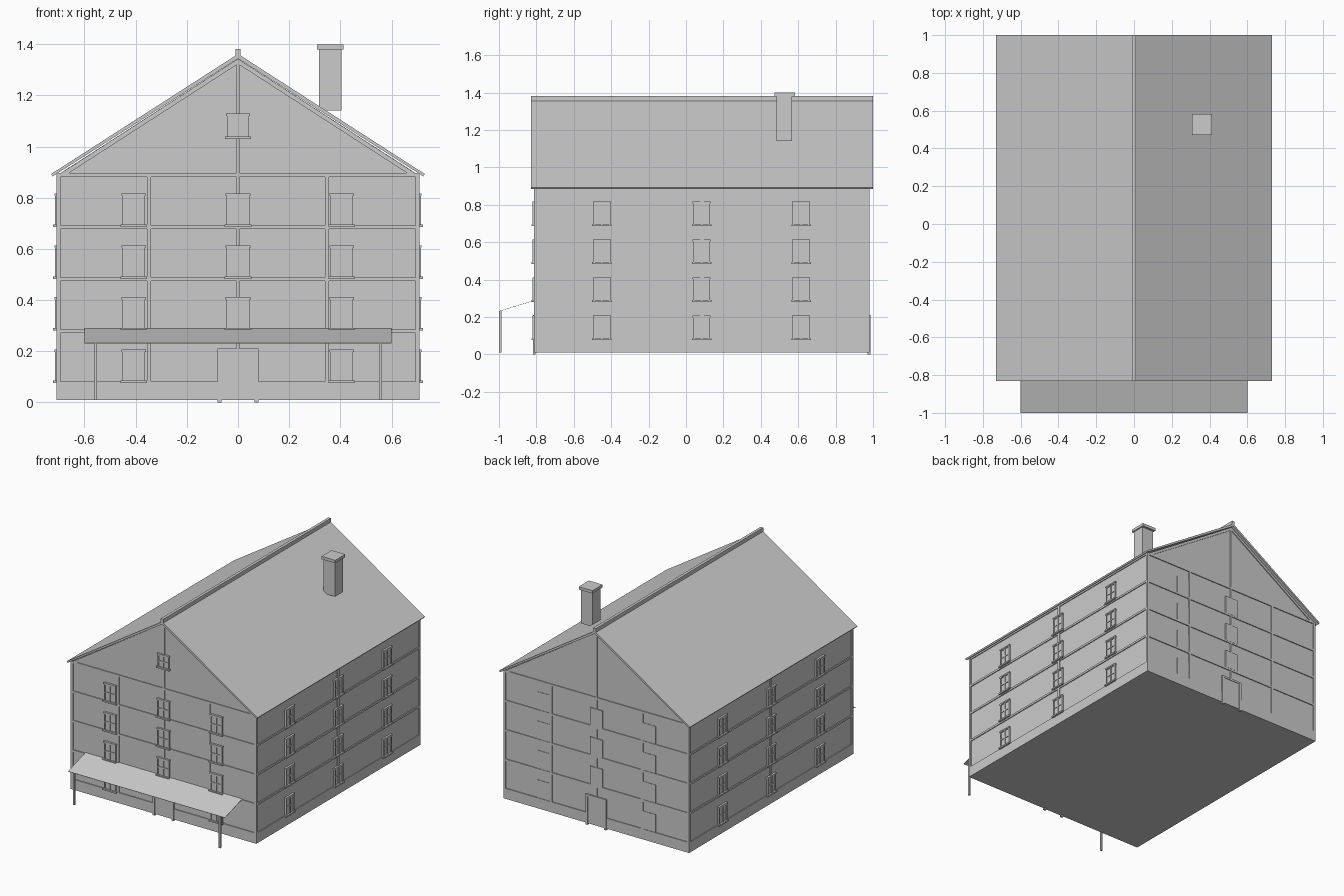
import bpy, bmesh
from mathutils import Vector

if "Cube" in bpy.data.objects:
    bpy.data.objects.remove(bpy.data.objects["Cube"])

grey = bpy.data.materials.new("plain_grey")
grey.diffuse_color = (0.6, 0.6, 0.6, 1)
grey.use_nodes = True
grey.node_tree.nodes["Principled BSDF"].inputs["Base Color"].default_value = grey.diffuse_color

# Wall core planes and local (u, outward, z) -> world mappings
SIDES = {
    "front": lambda u, d, z: (u, -0.808 - d, z),
    "back": lambda u, d, z: (u, 0.975 + d, z),
    "right": lambda u, d, z: (0.704 + d, u, z),
    "left": lambda u, d, z: (-0.704 - d, u, z),
}
WORLD = lambda x, y, z: (x, y, z)
FLOORS = (0.08, 0.285, 0.487, 0.69)   # window sill heights
BANDS = (0.278, 0.482, 0.685)
BEAM = 0.006                          # timber projection


def finish(name, bm):
    bmesh.ops.recalc_face_normals(bm, faces=bm.faces[:])
    me = bpy.data.meshes.new(name)
    bm.to_mesh(me)
    bm.free()
    me.materials.append(grey)
    ob = bpy.data.objects.new(name, me)
    bpy.context.collection.objects.link(ob)
    return ob


def prism(bm, fn, profile, axis_range):
    """Extrude an (u, z) profile along the second local axis."""
    rings = [[bm.verts.new(fn(u, d, z)) for u, z in profile] for d in axis_range]
    bm.faces.new(rings[0])
    bm.faces.new(rings[1][::-1])
    n = len(profile)
    for i in range(n):
        j = (i + 1) % n
        bm.faces.new((rings[0][i], rings[0][j], rings[1][j], rings[1][i]))


def box(bm, fn, u0, u1, d0, d1, z0, z1):
    prism(bm, fn, [(u0, z0), (u1, z0), (u1, z1), (u0, z1)], (d0, d1))


def window(bm, fn, u, z, w=0.09, h=0.122):
    # glass pane, frame, glazing bars, sill and lintel
    a, b = u - w / 2, u + w / 2
    box(bm, fn, a, b, 0, BEAM + 0.001, z, z + h)
    for c in (a + 0.004, u, b - 0.004):
        box(bm, fn, c - 0.004, c + 0.004, 0, 0.012, z, z + h)
    for c in (z + h / 2, z + h - 0.005):
        box(bm, fn, a, b, 0, 0.0115, c - 0.004, c + 0.004)
    box(bm, fn, a - 0.007, b + 0.007, 0, 0.019, z - 0.004, z + 0.006)
    box(bm, fn, a - 0.003, b + 0.003, 0, 0.014, z + h - 0.004, z + h + 0.005)


# Main body with gables
bm = bmesh.new()
prism(bm, WORLD, [(-0.704, 0.01), (0.704, 0.01), (0.704, 0.89), (0, 1.343), (-0.704, 0.89)],
      (-0.808, 0.975))
finish("walls", bm)

# Plinth
bm = bmesh.new()
box(bm, WORLD, -0.71, 0.71, -0.814, 0.981, 0.01, 0.082)
finish("plinth", bm)

# Timber framing on all four walls
for side, fn in SIDES.items():
    gable = side in ("front", "back")
    lo, hi = (-0.71, 0.71) if gable else (-0.814, 0.981)
    bm = bmesh.new()
    for a, b in ((lo, lo + 0.016), (hi - 0.016, hi)):
        box(bm, fn, a, b, 0, BEAM, 0.08, 0.892)
    for z in BANDS + (0.889,):
        box(bm, fn, lo, hi, 0, BEAM, z - 0.007, z + 0.007)
    if gable:
        for u in (-0.348, 0.348):
            box(bm, fn, u - 0.008, u + 0.008, 0, BEAM, 0.08, 0.885)
        box(bm, fn, -0.006, 0.006, 0, BEAM, 0.21, 1.335)
        for s in (-1, 1):   # rafters
            prism(bm, fn, [(s * 0.71, 0.885), (0, 1.343), (0, 1.323), (s * 0.679, 0.885)], (0, BEAM))
    else:
        box(bm, fn, 0.075, 0.095, 0, BEAM, 0.08, 0.885)
    finish(side + "_timber_frame", bm)

# Windows on the front and both long sides
for side in ("front", "right", "left"):
    bm = bmesh.new()
    for i, z in enumerate(FLOORS):
        for u in ((-0.408, 0, 0.405) if side == "front" else (-0.45, 0.083, 0.615)):
            if not (side == "front" and i == 0 and u == 0):
                window(bm, SIDES[side], u, z)
    if side == "front":
        window(bm, SIDES[side], 0, 1.034, 0.086, 0.09)
    finish(side + "_windows", bm)

# Almost flush windows on the back
bm = bmesh.new()
for i, z in enumerate(FLOORS):
    for u in (-0.405, 0, 0.405):
        if i or u:
            box(bm, SIDES["back"], u - 0.048, u + 0.048, 0, BEAM + 0.001 if u == 0 else 0.003,
                z, z + 0.125)
finish("back_windows", bm)

# Door frames and leaves
for side in ("front", "back"):
    bm = bmesh.new()
    fn = SIDES[side]
    box(bm, fn, -0.066, 0.066, 0, BEAM + 0.001, 0.01, 0.2)
    for s in (-1, 1):
        a, b = sorted((s * 0.064, s * 0.08))
        box(bm, fn, a, b, -0.004, 0.011, 0, 0.21)
    box(bm, fn, -0.08, 0.08, 0, 0.0105, 0.197, 0.21)
    finish(side + "_door", bm)

# Roof slabs
bm = bmesh.new()
prism(bm, WORLD, [(-0.73, 0.893), (0, 1.362), (0.73, 0.893), (0.724, 0.884), (0, 1.344),
                  (-0.724, 0.884)], (-0.83, 1.0))
finish("roof", bm)

# Ridge cap
bm = bmesh.new()
box(bm, WORLD, -0.01, 0.01, -0.83, 1.0, 1.345, 1.382)
finish("ridge_cap", bm)

# Chimney and its cap
bm = bmesh.new()
box(bm, WORLD, 0.317, 0.405, 0.483, 0.567, 1.142, 1.385)
box(bm, WORLD, 0.308, 0.413, 0.472, 0.582, 1.38, 1.4)
finish("chimney", bm)

# Thin sloping awning over the entrance
bm = bmesh.new()
rows = [[(-0.6, -1.0, 0.232), (0.6, -1.0, 0.232)], [(0.6, -0.81, 0.29), (-0.6, -0.81, 0.29)]]
top = [bm.verts.new(p) for r in rows for p in r]
low = [bm.verts.new(Vector(p) - Vector((0, 0, 0.002))) for r in rows for p in r]
bm.faces.new(top)
bm.faces.new(low[::-1])
for i in range(4):
    j = (i + 1) % 4
    bm.faces.new((top[i], low[i], low[j], top[j]))
finish("awning", bm)

# Awning posts
bm = bmesh.new()
for x in (-0.557, 0.557):
    box(bm, WORLD, x - 0.006, x + 0.006, -0.999, -0.987, 0.01, 0.232)
finish("awning_posts", bm)
